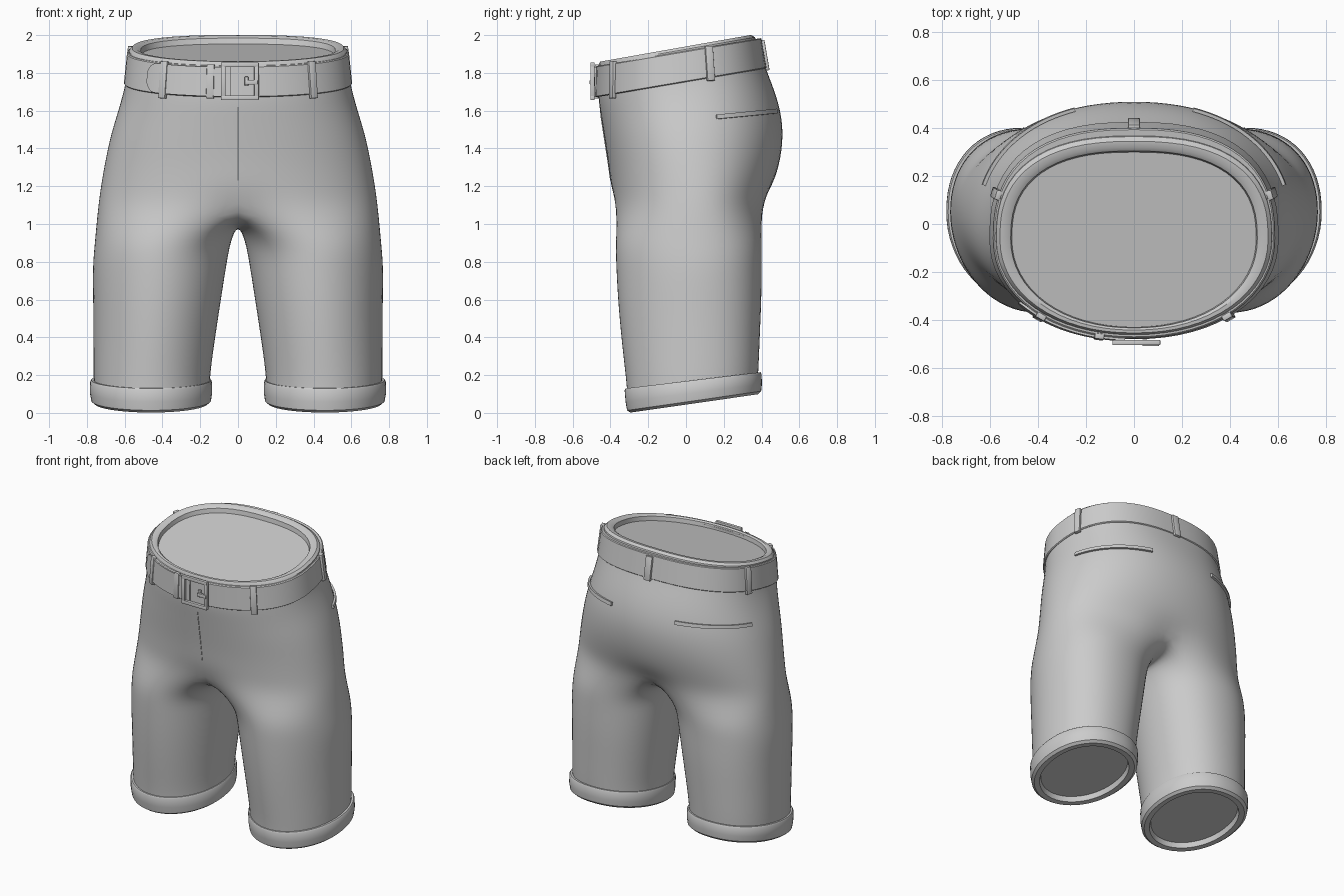
import bpy, bmesh
from math import cos, sin, radians, copysign
from mathutils import Vector, Matrix

if "Cube" in bpy.data.objects:
    bpy.data.objects.remove(bpy.data.objects["Cube"])


def sec(z, slope, x0, x1, yf, yb, nf=2.0, nb=2.3, yc=0.05):
    """Section: height, tilt, x range, y range, front/back squareness, y of widest point."""
    return (z, slope, x0, x1, yf, yb, nf, nb, yc)


def waist(z, slope, a, yf, yb):
    return sec(z, slope, -a, a, yf, yb, 2.12, 2.5, -.06)


def pt(s, deg, grow=1.0, off=0.0):
    """Point on a tilted superellipse section; -90 is front, 0 is +x, 90 is back."""
    z, slope, x0, x1, yf, yb, nf, nb, yc = s
    c, sn = cos(radians(deg)), sin(radians(deg))
    n = nf if sn < 0 else nb
    cx, rx = (x0 + x1) / 2, (x1 - x0) / 2 * grow + off
    ry = ((yc - yf) if sn < 0 else (yb - yc)) * grow + off
    x = cx + copysign(rx * abs(c) ** (2 / n), c)
    y = yc + copysign(ry * abs(sn) ** (2 / n), sn)
    return Vector((x, y, z + slope * y))


def make(name, bm):
    bmesh.ops.recalc_face_normals(bm, faces=bm.faces)
    me = bpy.data.meshes.new(name)
    bm.to_mesh(me)
    bm.free()
    ob = bpy.data.objects.new(name, me)
    bpy.context.collection.objects.link(ob)
    bpy.ops.object.select_all(action='DESELECT')
    ob.select_set(True)
    bpy.context.view_layer.objects.active = ob
    return ob


def finish(ob):
    """Apply modifiers, then smooth with sharp edges kept."""
    for m in list(ob.modifiers):
        bpy.ops.object.modifier_apply(modifier=m.name)
    bpy.ops.object.shade_smooth_by_angle(angle=radians(35))
    return ob


def bridge(bm, a, b, closed=True):
    n = len(a)
    for i in range(n if closed else n - 1):
        j = (i + 1) % n
        bm.faces.new((a[i], a[j], b[j], b[i]))


def loft(name, sections, cap=True, loop=False, n=64):
    bm = bmesh.new()
    rings = [[bm.verts.new(pt(s, 360 * i / n)) for i in range(n)] for s in sections]
    for a, b in zip(rings, rings[1:] + (rings[:1] if loop else [])):
        bridge(bm, a, b)
    if cap:
        bm.faces.new(rings[-1])
    return finish(make(name, bm))


def mirror(ob):
    m = ob.modifiers.new("mirror", 'MIRROR')
    m.use_clip = True
    m.merge_threshold = 0.002


def patch(name, lo, hi, t0, t1, off, thick, taper=False, n=24):
    """Strip lying on the surface between two sections."""
    bm = bmesh.new()
    rows = [[], []]
    for i in range(n + 1):
        t = t0 + (t1 - t0) * i / n
        a, b = pt(lo, t, off=off), pt(hi, t, off=off)
        k = {n: .3, n - 1: .12, n - 2: .04}.get(i, 0) if taper else 0
        rows[0].append(bm.verts.new(a.lerp(b, k)))
        rows[1].append(bm.verts.new(b.lerp(a, k)))
    bridge(bm, rows[0], rows[1], closed=False)
    ob = make(name, bm)
    m = ob.modifiers.new("thickness", 'SOLIDIFY')
    m.thickness, m.offset = thick, 0
    return finish(ob)


def boxes(name, items, bevel=0.004):
    """items: list of (centre, size, rotation matrix)"""
    bm = bmesh.new()
    for centre, size, rot in items:
        bmesh.ops.create_cube(bm, size=1, matrix=Matrix.Translation(centre)
                              @ rot.to_4x4() @ Matrix.Diagonal((*size, 1)))
    ob = make(name, bm)
    m = ob.modifiers.new("bevel", 'BEVEL')
    m.width, m.segments = bevel, 2
    return finish(ob)


# Seat and legs: half rings above the crotch, full rings for the leg, then mirrored
upper = [waist(1.84, .17, .585, -.462, .395),
         waist(1.75, .17, .592, -.465, .42),
         sec(1.62, .12, -.626, .626, -.448, .48, 2.15, 2.25, -.02),
         sec(1.48, .07, -.670, .670, -.43, .517, 2.15, 2.15, .01),
         sec(1.33, .03, -.702, .702, -.41, .503, 2.15, 2.15, .03),
         sec(1.20, 0, -.724, .724, -.397, .458, 2.2, 2.2),
         sec(1.08, 0, -.74, .74, -.387, .418, 2.25, 2.3)]
legs = [sec(.91, 0, .04, .757, -.374, .402, 2.0, 2.2),
        sec(.78, .02, .062, .77, -.37, .40, 1.95, 2.2),
        sec(.60, .05, .09, .767, -.36, .40, 1.95, 2.2),
        sec(.40, .10, .12, .765, -.34, .392, 1.95, 2.2),
        sec(.21, .13, .147, .765, -.316, .385, 2, 2.2),
        sec(.12, .14, .15, .763, -.31, .38, 2, 2.2)]
bm = bmesh.new()
half = [[bm.verts.new(pt(s, -90 + 15 * i, 1.012)) for i in range(13)] for s in upper]
for ring in half:
    ring[0].co.x = ring[-1].co.x = 0
half[-1][0].co = (0, -.355, 1.09)
half[-1][-1].co = (0, .375, 1.11)
for a, b in zip(half, half[1:]):
    bridge(bm, a, b, closed=False)
arch = [(.27, 1.05), (.15, 1.015), (0, 1.0), (-.13, 1.01), (-.25, 1.04)]
prev = half[-1] + [bm.verts.new((0, y, z)) for y, z in arch]
for s in legs:
    ring = [bm.verts.new(pt(s, -120 + 20 * i, 1.018)) for i in range(18)]
    bridge(bm, prev, ring)
    prev = ring
body = make("shorts_body", bm)
mirror(body)
sub = body.modifiers.new("smooth", 'SUBSURF')
sub.levels = sub.render_levels = 2
bpy.ops.object.shade_smooth()

# Turned-up cuffs with recessed closed openings
cuff = loft("leg_cuffs", [sec(*v, 2, 2.2) for v in (
    (.168, .12, .155, .755, -.305, .375), (.168, .12, .143, .776, -.32, .395),
    (.158, .12, .138, .783, -.325, .40),
    (.10, .13, .137, .784, -.32, .402), (.058, .143, .143, .777, -.312, .398),
    (.044, .143, .16, .76, -.295, .382), (.046, .143, .195, .725, -.262, .348),
    (.08, .143, .205, .715, -.255, .34))])
mirror(cuff)

# Waistband with rolled rim and closed inside
loft("waistband", [waist(*v) for v in (
    (1.80, .17, .592, -.466, .405), (1.925, .175, .575, -.462, .365),
    (1.94, .177, .56, -.455, .345), (1.94, .177, .535, -.443, .32),
    (1.93, .177, .515, -.434, .305), (1.90, .177, .51, -.43, .30))])

# Belt with softened edges
lo = waist(1.757, .17, .604, -.481, .426)
hi = waist(1.912, .17, .588, -.477, .40)
loft("belt", [waist(1.752, .17, .57, -.44, .39), waist(1.752, .17, .598, -.475, .42),
              lo, hi, waist(1.917, .17, .582, -.471, .394),
              waist(1.917, .17, .55, -.43, .36)], cap=False, loop=True)
patch("belt_tongue", lo, hi, -93, -142, .003, .012, taper=True)


# Belt loops and keeper, each aligned with the belt surface
def strap(t, width, extra, drop=.006):
    a, b = pt(lo, t), pt(hi, t)
    up = (b - a).normalized()
    tan = (pt(lo, t + 1) - pt(lo, t - 1)).normalized()
    nor = tan.cross(up).normalized()
    tan = up.cross(nor)
    rot = Matrix((tan, up, nor)).transposed()
    return ((a + b) / 2 + nor * .002 - up * drop, (width, (b - a).length + extra, .024), rot)


boxes("belt_loops", [strap(-50, .042, .04), strap(-130, .042, .04), strap(18, .042, .03),
                     strap(162, .042, .03), strap(90, .05, .01, .012)])
boxes("belt_keeper", [strap(-103, .04, .025, 0)])

# Buckle frame and prong
I = Matrix.Identity(3)
fy = -.495
boxes("buckle", [((.01, fy, 1.843), (.20, .022, .025), I),
                 ((.01, fy, 1.668), (.20, .022, .025), I),
                 ((-.078, fy, 1.755), (.025, .022, .16), I),
                 ((.098, fy, 1.755), (.025, .022, .16), I)])
boxes("buckle_prong", [((.07, fy - .006, 1.75), (.07, .018, .025), I),
                       ((.045, fy + .004, 1.755), (.02, .018, .05), I)])

# Back pocket welts
pocket = patch("back_pockets", sec(1.54, .095, -.651, .651, -.43, .503, 2.1, 2.2, -.005),
               sec(1.562, .10, -.647, .647, -.43, .499, 2.1, 2.2, -.005), 17, 70, .005, .014)
mirror(pocket)

# Fly seam
cu = bpy.data.curves.new("fly_seam", 'CURVE')
cu.dimensions, cu.bevel_depth = '3D', .003
sp = cu.splines.new('POLY')
path = [(-.459, 1.67), (-.449, 1.567), (-.431, 1.45), (-.411, 1.32), (-.399, 1.23)]
sp.points.add(len(path) - 1)
for p, (y, z) in zip(sp.points, path):
    p.co = (0, y, z, 1)
bpy.context.collection.objects.link(bpy.data.objects.new("fly_seam", cu))
